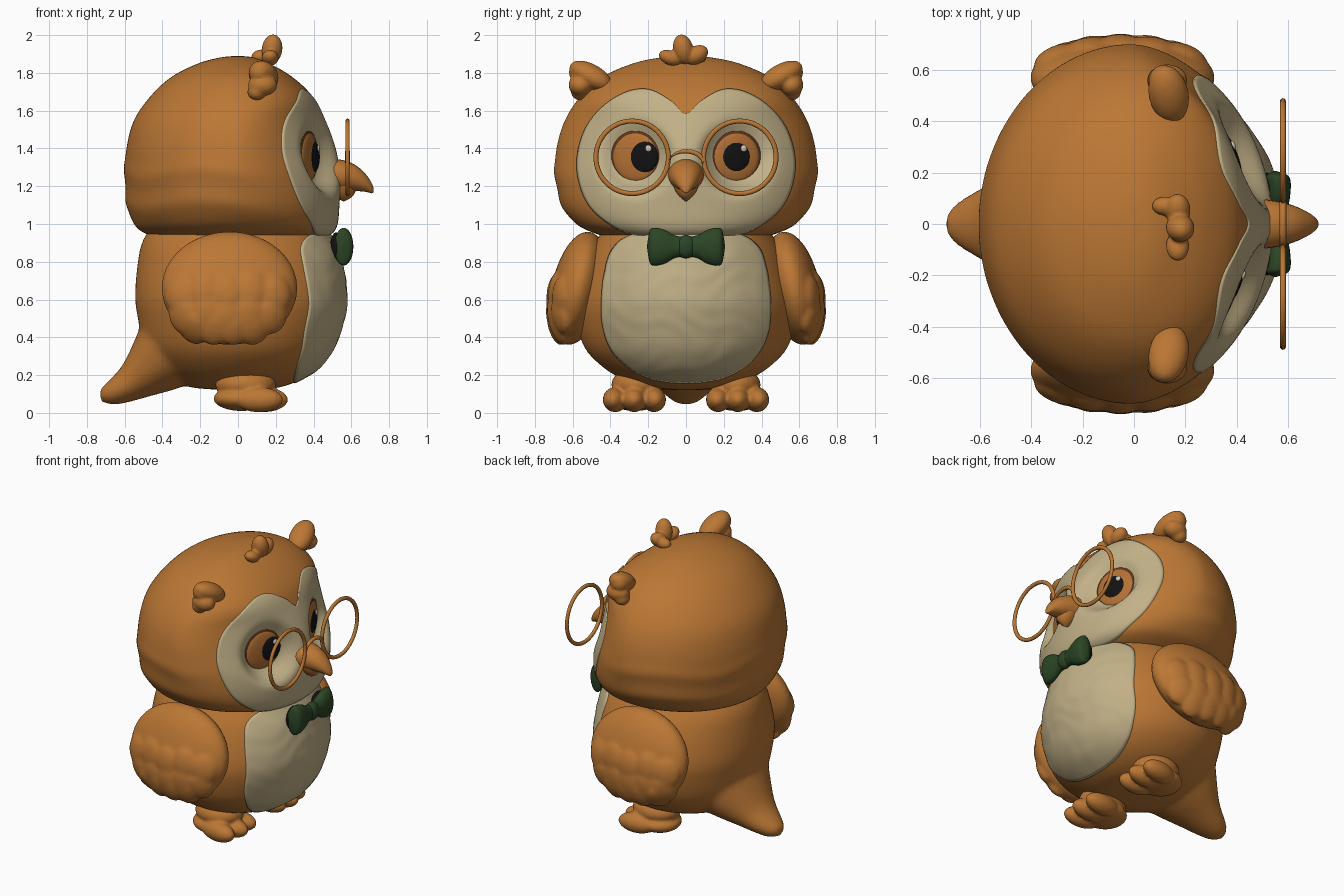
import bpy, bmesh, math
from mathutils import Vector, Matrix, Euler, Quaternion
from mathutils.bvhtree import BVHTree

if "Cube" in bpy.data.objects:
    bpy.data.objects.remove(bpy.data.objects["Cube"])


def material(name, col):
    m = bpy.data.materials.new(name)
    m.diffuse_color = (*col, 1)
    m.use_nodes = True
    m.node_tree.nodes["Principled BSDF"].inputs["Base Color"].default_value = m.diffuse_color
    return m


BROWN = material("warm brown", (0.50, 0.185, 0.035))
CREAM = material("cream", (0.54, 0.44, 0.245))
GREEN = material("dark green", (0.024, 0.06, 0.019))
BLACK = material("black", (0.006, 0.006, 0.006))
IRIS = material("amber", (0.46, 0.165, 0.035))
RIM = material("dark brown", (0.12, 0.035, 0.011))
WHITE = material("off white", (0.65, 0.6, 0.48))


def finish(name, bm, mat, recalc=True):
    if recalc:
        bmesh.ops.recalc_face_normals(bm, faces=bm.faces)
    me = bpy.data.meshes.new(name)
    bm.to_mesh(me)
    bm.free()
    me.materials.append(mat)
    for p in me.polygons:
        p.use_smooth = True
    ob = bpy.data.objects.new(name, me)
    bpy.context.collection.objects.link(ob)
    return ob


def fuse(ob, voxel, soften):
    """Melt overlapping lumps into one soft surface."""
    mod = ob.modifiers.new("fuse", 'REMESH')
    mod.mode, mod.voxel_size, mod.use_smooth_shade = 'VOXEL', voxel, True
    ob.modifiers.new("soften", 'SMOOTH').iterations = soften


def spline(rows, steps, closed=False):
    """Catmull-Rom resampling of rows of numbers."""
    n, out = len(rows), []
    for i in range(n if closed else n - 1):
        idx = [(i + k) % n if closed else min(max(i + k, 0), n - 1) for k in (-1, 0, 1, 2)]
        a, b, c, d = (rows[j] for j in idx)
        for s in range(steps):
            t = s / steps
            out.append([0.5 * (2 * q + (r - p) * t + (2 * p - 5 * q + 4 * r - u) * t * t
                               + (3 * q - p - 3 * r + u) * t ** 3) for p, q, r, u in zip(a, b, c, d)])
    return out if closed else out + [list(rows[-1])]


def loft(bm, rings):
    rings = [[bm.verts.new(p) for p in r] for r in rings]
    n = len(rings[0])
    for a, b in zip(rings, rings[1:]):
        for i in range(n):
            bm.faces.new((a[i], a[(i + 1) % n], b[(i + 1) % n], b[i]))
    bm.faces.new(rings[0])
    bm.faces.new(rings[-1])


def tube(bm, rows, u, v, seg=24, steps=4):
    """Rows are x, y, z, radius along u, radius along v."""
    u, v = Vector(u).normalized(), Vector(v).normalized()
    loft(bm, [[Vector(r[:3]) + u * max(r[3], .001) * math.cos(k * math.tau / seg)
               + v * max(r[4], .001) * math.sin(k * math.tau / seg) for k in range(seg)]
              for r in spline(rows, steps)])


def blob(bm, loc, rad, rot=(0, 0, 0), seg=24):
    if not isinstance(rot, Quaternion):
        rot = Euler([math.radians(a) for a in rot])
    m = Matrix.LocRotScale(Vector(loc), rot, Vector(rad))
    bmesh.ops.create_uvsphere(bm, u_segments=seg, v_segments=seg * 2 // 3, radius=1, matrix=m)


def blobs(name, mat, items, voxel=0, soften=3):
    bm = bmesh.new()
    for it in items:
        blob(bm, *it)
    ob = finish(name, bm, mat)
    if voxel:
        fuse(ob, voxel, soften)


def shell(bm, rows, steps, seg, tweak=None):
    """Rows are z, back x, front x, half width, front superellipse power."""
    rings = []
    for z, xb, xf, w, n in spline(rows, steps):
        ring = []
        for k in range(seg):
            c, s = math.cos(k * math.tau / seg), math.sin(k * math.tau / seg)
            e = 2 / n if c > 0 else 1
            x = (max(xf, .001) if c > 0 else max(-xb, .001)) * math.copysign(abs(c) ** e, c)
            p = Vector((x, max(w, .001) * math.copysign(abs(s) ** e, s), z))
            ring.append(tweak(p) if tweak else p)
        rings.append(ring)
    loft(bm, rings)


# Head with flat eye sockets and soft plumage bands at the back
EY, EZ, EX, YAW = 0.265, 1.355, 0.36, 20


def head_tweak(p):
    if p.x > 0:
        d = math.hypot(abs(p.y) - EY, p.z - EZ)
        w = math.exp(-(d / 0.18) ** 6)
        floor = EX - (abs(p.y) - EY) * math.tan(math.radians(YAW))
        p.x += (min(floor, p.x) - p.x) * w
    back = min(max((0.25 - p.x) / 0.3, 0), 1)
    a = math.atan2(p.y, -p.x)
    f = 0
    for z0 in (1.10, 1.27):
        q = (p.z - z0 - 0.02 * math.cos(5 * a)) / 0.05
        f += 0.012 * math.exp(-q * q)
    p.x *= 1 + f * back
    p.y *= 1 + f * back
    return p


bm = bmesh.new()
shell(bm, [(.92, -.38, .42, .37, 2.1), (.95, -.49, .49, .48, 2.1), (1.0, -.55, .52, .58, 2.1),
           (1.1, -.585, .53, .655, 2.0), (1.25, -.597, .535, .69, 1.8), (1.4, -.59, .51, .685, 1.65),
           (1.55, -.55, .455, .64, 1.75), (1.68, -.46, .39, .555, 2.2), (1.78, -.35, .285, .44, 2.2),
           (1.85, -.21, .165, .28, 2), (1.882, -.09, .08, .13, 2), (1.89, 0, 0, 0, 2)], 8, 160, head_tweak)
head = finish("head", bm, BROWN)

# Body and tail fused into one soft form
bm = bmesh.new()
shell(bm, [(.12, -.05, .05, .05, 2), (.135, -.25, .22, .21, 2), (.18, -.36, .34, .34, 2), (.25, -.44, .44, .45, 2),
           (.35, -.5, .51, .54, 2), (.5, -.53, .56, .585, 2), (.62, -.545, .575, .585, 2), (.8, -.53, .55, .53, 2),
           (.92, -.5, .5, .47, 2), (1.0, -.42, .43, .40, 2), (1.05, -.2, .2, .2, 2)], 4, 64)
tube(bm, [(-.27, 0, .42, .27, .40), (-.42, 0, .27, .18, .27), (-.54, 0, .17, .11, .17),
          (-.64, 0, .11, .075, .11), (-.7, 0, .08, .05, .065), (-.73, 0, .06, 0, 0)], (-.66, 0, .75), (0, 1, 0))
body = finish("body_and_tail", bm, BROWN)
fuse(body, 0.02, 5)


# Cream patches laid over a surface
def patch(name, target, half, centre, lift, rough=0):
    bpy.context.view_layer.update()
    tree = BVHTree.FromObject(target, bpy.context.evaluated_depsgraph_get())
    outline = spline(half + [(-y, z) for y, z in half[-2:0:-1]], 6, True)
    bm, prev, rings = bmesh.new(), None, 40
    for k in range(1, rings + 2):
        ring = []
        for y, z in outline:
            t = min(k, rings) / rings
            y, z = y * t, centre + (z - centre) * t
            hit, nor, *_ = tree.ray_cast(Vector((3, y, z)), Vector((-1, 0, 0)))
            if hit is None:
                hit, nor, *_ = tree.find_nearest(Vector((.4, y, z)))
            bump = rough * math.sin(y * 21 + 3 * math.sin(z * 13)) * math.sin(z * 27 + 2 * math.sin(y * 17))
            ring.append(bm.verts.new(hit + nor * (lift + bump if k <= rings else -.02)))
        n = len(ring)
        if prev:
            for i in range(n):
                bm.faces.new((prev[i], ring[i], ring[(i + 1) % n], prev[(i + 1) % n]))
        else:
            bm.faces.new(ring)
        prev = ring
    bmesh.ops.recalc_face_normals(bm, faces=bm.faces)
    if sum(f.normal.x * f.calc_area() for f in bm.faces) < 0:
        bmesh.ops.reverse_faces(bm, faces=bm.faces)
    return finish(name, bm, CREAM, False)


patch("face_mask", head, [(0, 1.58), (.08, 1.65), (.2, 1.71), (.33, 1.69), (.46, 1.6), (.545, 1.47), (.575, 1.3),
                          (.53, 1.13), (.43, 1.02), (.28, .95), (0, .932)], 1.3, .007)
patch("belly", body, [(0, .96), (.25, .95), (.37, .89), (.42, .78), (.445, .6), (.43, .42), (.35, .28),
                      (.2, .19), (0, .16)], .58, .006, .002)

for s, side in ((1, "left"), (-1, "right")):
    # Eye: rim, iris, pupil and glint as nested shallow domes
    rot = (0, 0, s * YAW)
    c = Vector((EX + .01, s * EY, EZ))
    f = Vector((math.cos(math.radians(YAW)), s * math.sin(math.radians(YAW)), 0))
    t = Vector((-f.y, f.x, 0))
    blobs("eye_rim_" + side, RIM, [(c, (.02, .146, .15), rot, 32)])
    blobs("iris_" + side, IRIS, [(c + f * .006, (.022, .127, .128), rot, 32)])
    pc = c + f * .014 + t * (.02 - s * .024)
    blobs("pupil_" + side, BLACK, [(pc, (.02, .086, .086), rot, 32)])
    blobs("eye_glint_" + side, WHITE, [(pc + f * .016 + t * .037 + Vector((0, 0, .045)), (.008, .018, .018), rot, 12)])

    # Wing leaning out at the bottom, with rows of feather tips on its outer face
    rx, ry, rz, lean = .36, .14, .305, math.radians(12)
    pose = Matrix.Translation((-.045, s * .57, .66)) @ Matrix.Rotation(s * lean, 4, 'X')
    items = [(pose.translation, (rx, ry, rz), (s * 12, 0, 0), 40)]
    rows = [(-.27 + .13 * i, -.05 + .02 * (i % 2)) for i in range(5)]
    rows += [(-.25 + .12 * i, -.17 + .015 * (i % 2)) for i in range(5)]
    rows += [(-.2 + .11 * i, -.235) for i in range(4)]
    for lx, lz in rows:
        ly = ry * math.sqrt(max(1 - (lx / rx) ** 2 - (lz / rz) ** 2, .02))
        nor = Vector((lx / rx ** 2, s * ly / ry ** 2, lz / rz ** 2)).normalized()
        nor = (pose.to_3x3() @ nor)
        turn = Vector((0, s, 0)).rotation_difference(nor)
        items.append((pose @ Vector((lx, s * ly, lz)) - nor * .018, (.088, .04, .1), turn, 20))
    blobs("wing_" + side, BROWN, items, .014, 4)

    # Foot with three toes
    items = [((.02, s * .27, .075), (.15, .14, .065)), ((.04, s * .26, .15), (.16, .135, .09))]
    for dy, dx, a in ((.17, .12, -4), (.275, .135, 0), (.375, .11, 8)):
        items.append(((dx, s * dy, .07), (.13, .064, .066), (0, 0, s * a)))
    blobs("foot_" + side, BROWN, items, .01, 2)

    # Ear tuft
    blobs("ear_tuft_" + side, BROWN, [
        ((.135, s * .505, 1.785), (.078, .125, .062), (s * 28, 0, s * 12)),
        ((.115, s * .56, 1.80), (.057, .062, .057), (s * 35, 0, 0)),
        ((.13, s * .56, 1.735), (.078, .062, .058), (s * 10, 0, 0)),
        ((.10, s * .56, 1.70), (.05, .05, .045))], .01, 3)

    # Spectacle ring
    bm = bmesh.new()
    loops = []
    for i in range(56):
        a = i * math.tau / 56
        loops.append([bm.verts.new((.58 + .012 * math.sin(b), s * .285 + (.192 + .013 * math.cos(b)) * math.cos(a),
                                    1.353 + (.192 + .013 * math.cos(b)) * math.sin(a)))
                      for b in (j * math.tau / 10 for j in range(10))])
    for i in range(56):
        p, q = loops[i], loops[(i + 1) % 56]
        for j in range(10):
            bm.faces.new((p[j], p[(j + 1) % 10], q[(j + 1) % 10], q[j]))
    finish("spectacle_ring_" + side, bm, BROWN)

    # Bow tie wing with its dark backing
    bm = bmesh.new()
    tube(bm, [(.56, s * .0, .88, .035, .05), (.56, s * .06, .88, .04, .06), (.562, s * .11, .88, .046, .088),
              (.56, s * .165, .88, .05, .1), (.555, s * .192, .88, .04, .085), (.55, s * .207, .88, 0, 0)],
         (1, 0, 0), (0, 0, 1))
    finish("bow_" + side, bm, GREEN)
    blobs("bow_backing_" + side, BLACK, [((.518, s * .135, .875), (.03, .065, .08))])

blobs("bow_knot", GREEN, [((.565, 0, .88), (.042, .055, .062))])

# Spectacle bridge
bm = bmesh.new()
tube(bm, [(.58, .092 * math.cos(a), 1.325 + .06 * math.sin(a), .013, .013)
          for a in (i * math.pi / 10 for i in range(11))], (1, 0, 0), (0, .5, 1), 10, 2)
finish("spectacle_bridge", bm, BROWN)

# Beak, hooked upper part over a pointed lower part
bm = bmesh.new()
tube(bm, [(.44, 0, 1.255, .1, .095), (.54, 0, 1.255, .092, .085), (.62, 0, 1.24, .072, .066),
          (.68, 0, 1.21, .044, .04), (.712, 0, 1.18, .018, .018), (.718, 0, 1.17, 0, 0)], (0, 1, 0), (.2, 0, 1))
tube(bm, [(.55, 0, 1.25, .08, .08), (.555, 0, 1.185, .06, .07), (.56, 0, 1.145, .034, .045),
          (.56, 0, 1.118, 0, 0)], (0, 1, 0), (1, 0, 0))
finish("beak", bm, BROWN)

# Crown tuft
blobs("crown_tuft", BROWN, [
    ((.18, -.015, 1.925), (.055, .053, .08), (12, 8, 0)), ((.17, .055, 1.895), (.05, .067, .047), (30, 0, 0)),
    ((.17, -.085, 1.88), (.045, .062, .038), (-22, 0, 0)), ((.12, .07, 1.885), (.05, .037, .037))], .008, 2)
